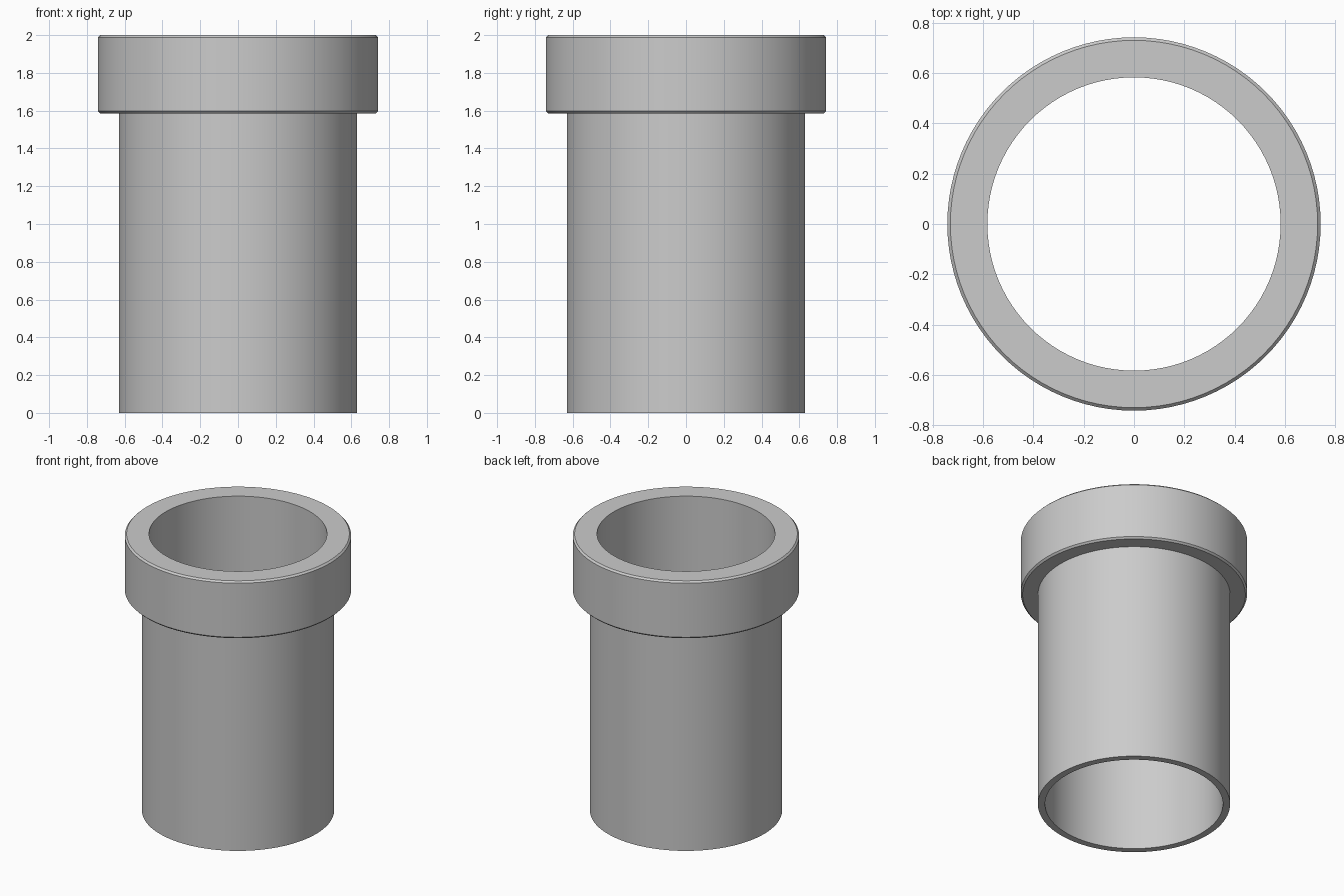
import bpy, bmesh, math

cube = bpy.data.objects.get("Cube")
if cube:
    bpy.data.objects.remove(cube, do_unlink=True)

SEGMENTS = 96
BORE = 0.583      # inner radius
TUBE = 0.63       # outer radius of the tube
RIM = 0.742       # outer radius of the collar
RIM_BASE = 1.585  # height where the collar starts
TOP = 2.0
BEVEL = 0.012

grey = bpy.data.materials.new("plain grey")
grey.use_nodes = True
colour = (0.6, 0.6, 0.6, 1)
grey.diffuse_color = colour
grey.node_tree.nodes["Principled BSDF"].inputs["Base Color"].default_value = colour


def lathe(name, profile):
    """Revolve a closed (radius, height) outline about the z axis."""
    bm = bmesh.new()
    rings = []
    for i in range(SEGMENTS):
        a = 2 * math.pi * i / SEGMENTS
        rings.append([bm.verts.new((r * math.cos(a), r * math.sin(a), z))
                      for r, z in profile])
    n = len(profile)
    for i, ring in enumerate(rings):
        after = rings[(i + 1) % SEGMENTS]
        for j in range(n):
            k = (j + 1) % n
            bm.faces.new((ring[j], after[j], after[k], ring[k]))
    bmesh.ops.recalc_face_normals(bm, faces=bm.faces)
    mesh = bpy.data.meshes.new(name)
    bm.to_mesh(mesh)
    bm.free()
    mesh.materials.append(grey)
    obj = bpy.data.objects.new(name, mesh)
    bpy.context.collection.objects.link(obj)
    bpy.ops.object.select_all(action="DESELECT")
    obj.select_set(True)
    bpy.context.view_layer.objects.active = obj
    bpy.ops.object.shade_smooth_by_angle(angle=math.radians(30))
    return obj


# Hollow tube with a chamfered collar, as one continuous wall
lathe("collared_pipe", [
    (BORE, 0), (TUBE, 0), (TUBE, RIM_BASE),
    (RIM - BEVEL, RIM_BASE), (RIM, RIM_BASE + BEVEL),
    (RIM, TOP - BEVEL), (RIM - BEVEL, TOP), (BORE, TOP),
])
